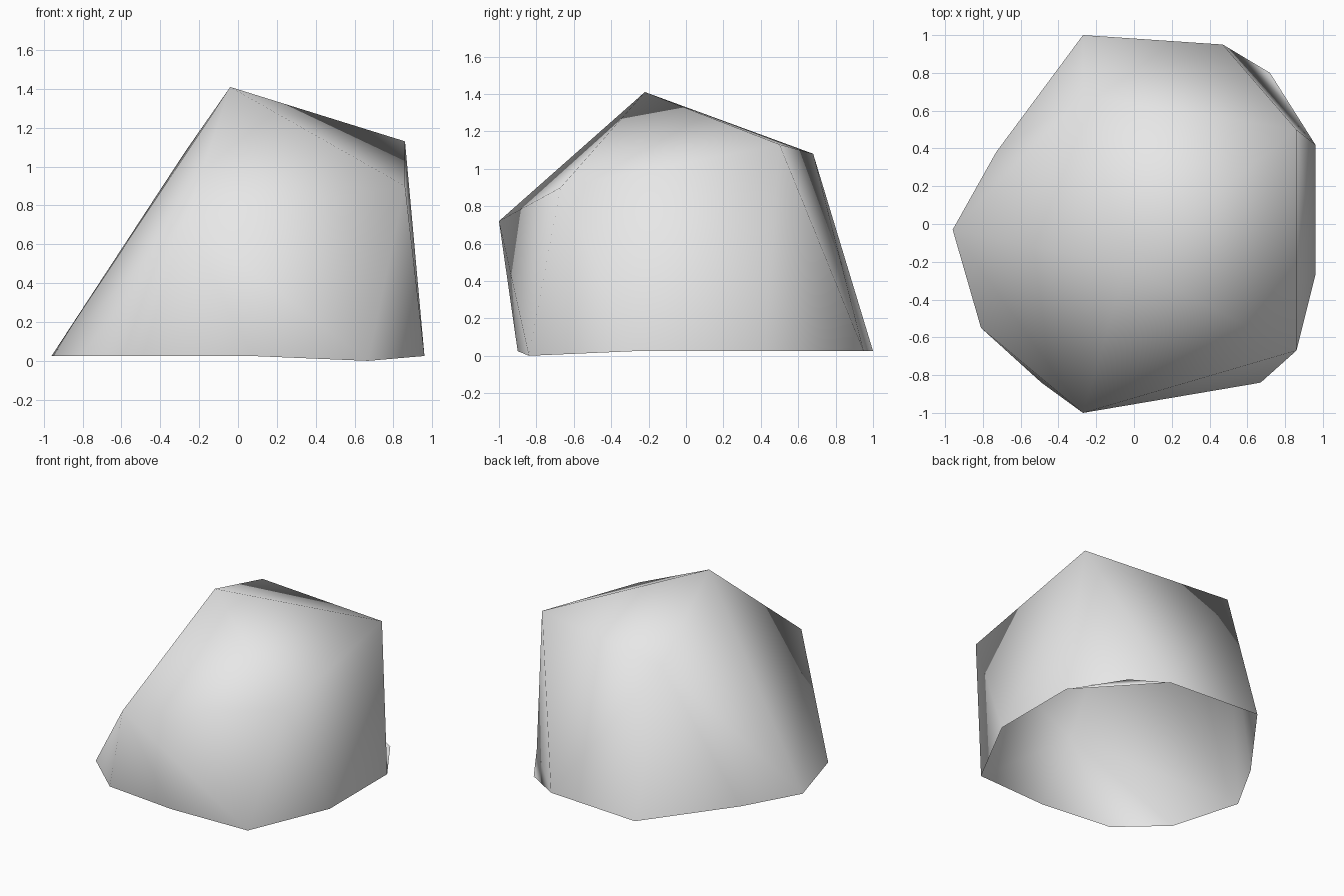
import bpy
import bmesh

cube = bpy.data.objects.get("Cube")
if cube:
    bpy.data.objects.remove(cube, do_unlink=True)

# Stone material
stone = bpy.data.materials.new("stone_grey")
stone.use_nodes = True
GREY = (0.8, 0.8, 0.8, 1)
stone.diffuse_color = GREY
stone.node_tree.nodes["Principled BSDF"].inputs["Base Color"].default_value = GREY

GROUND = 0.025

# Ground outline, counter-clockwise from the left rear corner
outline = [(0.96, 0.42), (0.47, 0.95), (-0.27, 1.0), (-0.73, 0.38), (-0.96, -0.03),
           (-0.81, -0.55), (-0.49, -0.84), (0.07, -0.90), (0.67, -0.84), (0.96, -0.27)]

# Peak, two rear shoulders, front bulge and front corner
peaks = [(-0.04, -0.22, 1.41), (0.86, 0.50, 1.13), (-0.27, 0.68, 1.08),
         (-0.27, -1.0, 0.72), (0.86, -0.67, 0.90)]

bm = bmesh.new()
base = [bm.verts.new((x, y, GROUND)) for x, y in outline]
base[8].co.z = 0  # lowest corner of the rim
for point in peaks:
    bm.verts.new(point)

# Faceted shell with an open underside
bmesh.ops.convex_hull(bm, input=bm.verts[:])
bmesh.ops.recalc_face_normals(bm, faces=bm.faces[:])
floor = [f for f in bm.faces if all(v.co.z < 0.1 for v in f.verts)]
bmesh.ops.delete(bm, geom=floor, context='FACES')

# Thin flap lying on the ground at the rear corner, facing down
tip = bm.verts.new((0.72, 0.80, GROUND))
bm.faces.new((base[0], base[1], tip))

for face in bm.faces:
    face.smooth = True

mesh = bpy.data.meshes.new("rock")
bm.to_mesh(mesh)
bm.free()
mesh.materials.append(stone)
rock = bpy.data.objects.new("rock", mesh)
bpy.context.collection.objects.link(rock)
